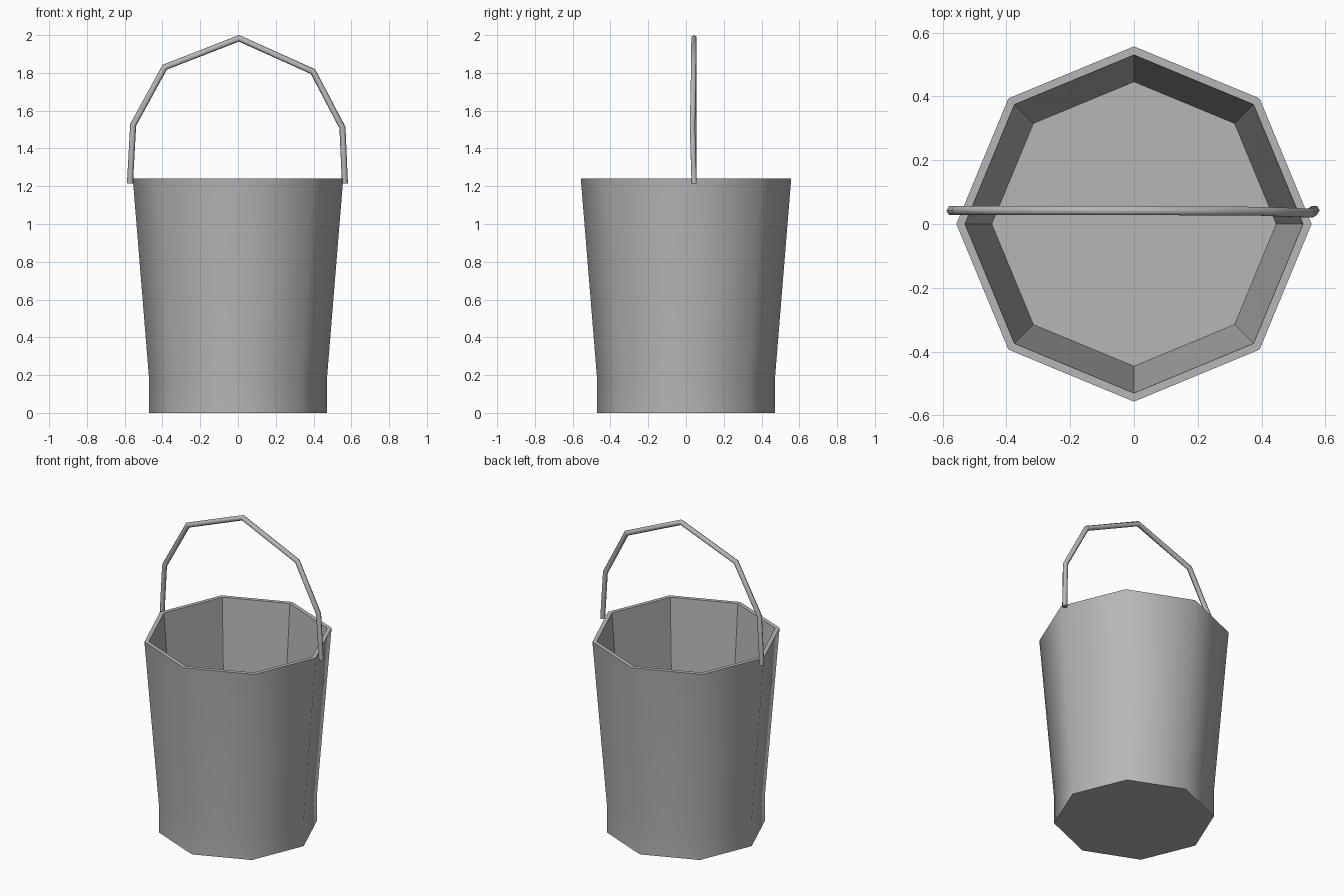
import bpy, bmesh, math
from mathutils import Vector

if "Cube" in bpy.data.objects:
    bpy.data.objects.remove(bpy.data.objects["Cube"])

grey = bpy.data.materials.new("bucket_grey")
grey.diffuse_color = (0.47, 0.47, 0.47, 1)
grey.use_nodes = True
grey.node_tree.nodes["Principled BSDF"].inputs["Base Color"].default_value = grey.diffuse_color


def finish(bm, name):
    bmesh.ops.recalc_face_normals(bm, faces=bm.faces)
    mesh = bpy.data.meshes.new(name)
    bm.to_mesh(mesh)
    bm.free()
    mesh.materials.append(grey)
    obj = bpy.data.objects.new(name, mesh)
    bpy.context.collection.objects.link(obj)
    return obj


def skin(bm, rings, smooth_spans):
    """Bridge consecutive rings and cap both ends."""
    n = len(rings[0])
    for k in range(len(rings) - 1):
        a, b = rings[k], rings[k + 1]
        for i in range(n):
            j = (i + 1) % n
            f = bm.faces.new((a[i], a[j], b[j], b[i]))
            f.smooth = k in smooth_spans
    bm.faces.new(rings[0])
    bm.faces.new(rings[-1])


# Octagonal bucket: smooth outer wall, rim, flat inner wall and floor
profile = [(0.47, 0.0), (0.47, 0.17), (0.557, 1.24), (0.53, 1.24), (0.446, 0.17)]
bm = bmesh.new()
rings = [[bm.verts.new((r * math.cos(i * math.pi / 4), r * math.sin(i * math.pi / 4), z))
          for i in range(8)] for r, z in profile]
skin(bm, rings, {0, 1})
finish(bm, "bucket_body")

# Bent carrying handle: a thin mitred tube along a faceted arch
path = [Vector(p) for p in (
    (-0.572, 0.042, 1.215), (-0.555, 0.042, 1.525), (-0.388, 0.042, 1.83),
    (0.005, 0.042, 1.983), (0.397, 0.040, 1.807), (0.553, 0.034, 1.51),
    (0.566, 0.043, 1.215))]
radius, sides = 0.016, 6
bm = bmesh.new()
rings = []
for k, p in enumerate(path):
    d_in = (p - path[max(k - 1, 0)]).normalized()
    d_out = (path[min(k + 1, len(path) - 1)] - p).normalized()
    tangent = (d_in + d_out).normalized()
    mitre = 1 / tangent.dot(d_in if k else d_out)
    out = Vector((0, 1, 0)).cross(tangent).normalized()
    side = tangent.cross(out)
    rings.append([bm.verts.new(p + out * radius * mitre * math.cos(t) + side * radius * math.sin(t))
                  for t in (2 * math.pi * i / sides for i in range(sides))])
skin(bm, rings, set(range(len(path) - 1)))
finish(bm, "carrying_handle")
